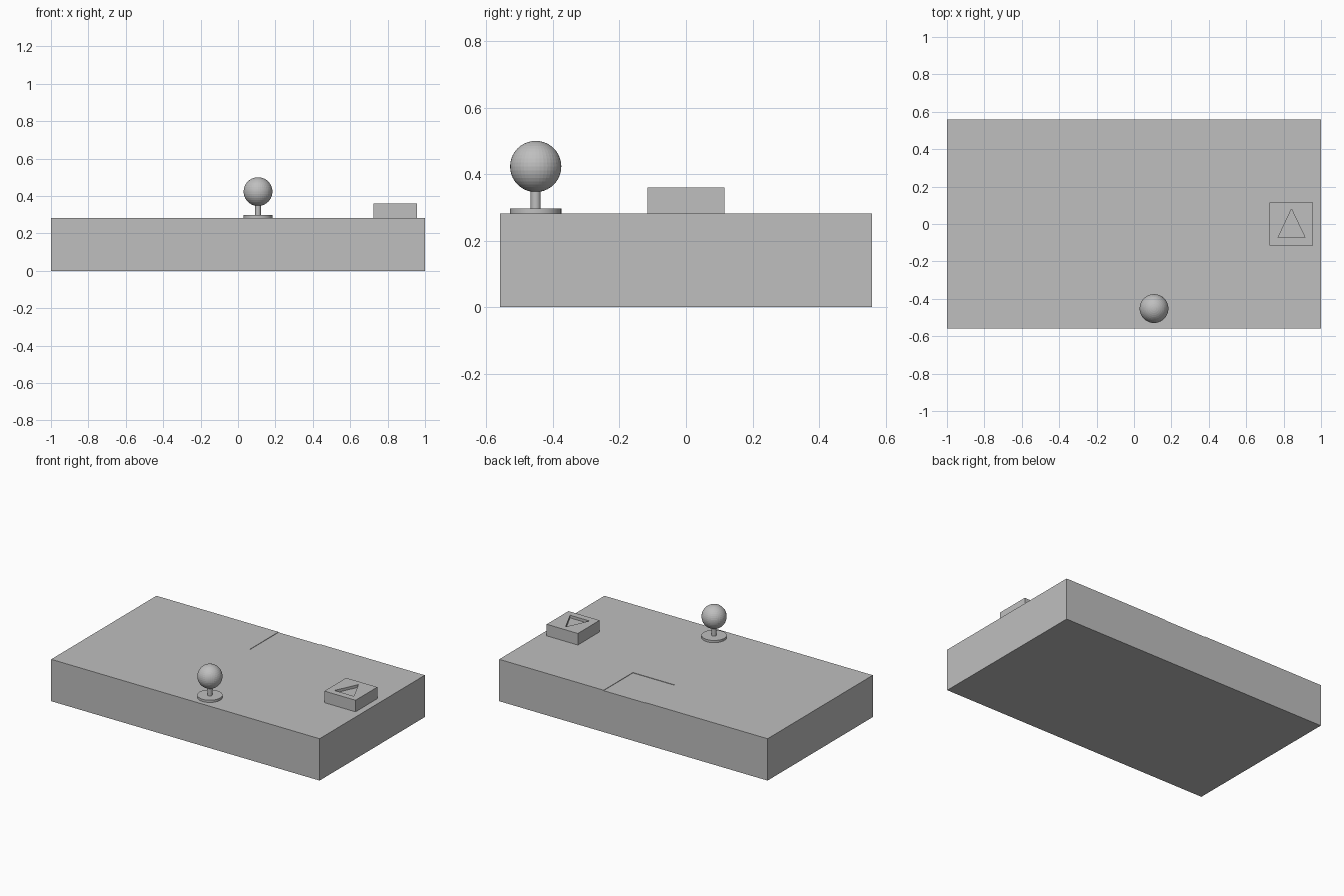
import bpy
import bmesh

cube = bpy.data.objects.get("Cube")
if cube:
    bpy.data.objects.remove(cube, do_unlink=True)

grey = bpy.data.materials.new("plain_grey")
grey.use_nodes = True
colour = (0.52, 0.52, 0.52, 1)
grey.diffuse_color = colour
for node in grey.node_tree.nodes:
    if node.type == "BSDF_PRINCIPLED":
        node.inputs["Base Color"].default_value = colour


def prism(name, outline, low, high):
    """Extrude a counter-clockwise outline from low to high."""
    bm = bmesh.new()
    base = [bm.verts.new((x, y, low)) for x, y in outline]
    top = [bm.verts.new((x, y, high)) for x, y in outline]
    bm.faces.new(base[::-1])
    bm.faces.new(top)
    for i in range(len(outline)):
        j = (i + 1) % len(outline)
        bm.faces.new((base[i], base[j], top[j], top[i]))
    mesh = bpy.data.meshes.new(name)
    bm.to_mesh(mesh)
    bm.free()
    obj = bpy.data.objects.new(name, mesh)
    bpy.context.collection.objects.link(obj)
    mesh.materials.append(grey)
    return obj


def box(name, x0, x1, y0, y1, low, high):
    return prism(name, [(x0, y0), (x1, y0), (x1, y1), (x0, y1)], low, high)


def carve(target, cutter):
    cut = target.modifiers.new("recess", "BOOLEAN")
    cut.operation = "DIFFERENCE"
    cut.solver = "EXACT"
    cut.object = cutter
    cutter.hide_render = True
    cutter.hide_viewport = True
    cutter.display_type = "WIRE"


def finish(name):
    obj = bpy.context.object
    obj.name = name
    obj.data.materials.append(grey)
    return obj


def cylinder(name, radius, low, high):
    bpy.ops.mesh.primitive_cylinder_add(
        vertices=40, radius=radius, depth=high - low,
        location=(stick_x, stick_y, (low + high) / 2))
    finish(name)
    bpy.ops.object.shade_smooth_by_angle()


TOP = 0.282

# Main slab with a very shallow square recess running to the back edge
slab = box("base_slab", -1, 1, -0.56, 0.56, 0, TOP)
carve(slab, box("slab_recess_cutter", -0.09, 0.222, 0.248, 0.6, TOP - 0.003, TOP + 0.1))

# Square button with a sunken triangle
button = box("button", 0.725, 0.957, -0.116, 0.116, TOP, 0.36)
triangle = [(0.77, -0.073), (0.915, -0.073), (0.842, 0.08)]
carve(button, prism("triangle_cutter", triangle, 0.342, 0.4))

# Ball-topped control stick
stick_x, stick_y = 0.107, -0.452
cylinder("stick_base", 0.077, TOP, 0.297)
cylinder("stick_shaft", 0.015, 0.29, 0.37)
bpy.ops.mesh.primitive_uv_sphere_add(
    segments=40, ring_count=20, radius=0.077, location=(stick_x, stick_y, 0.423))
finish("stick_ball")
